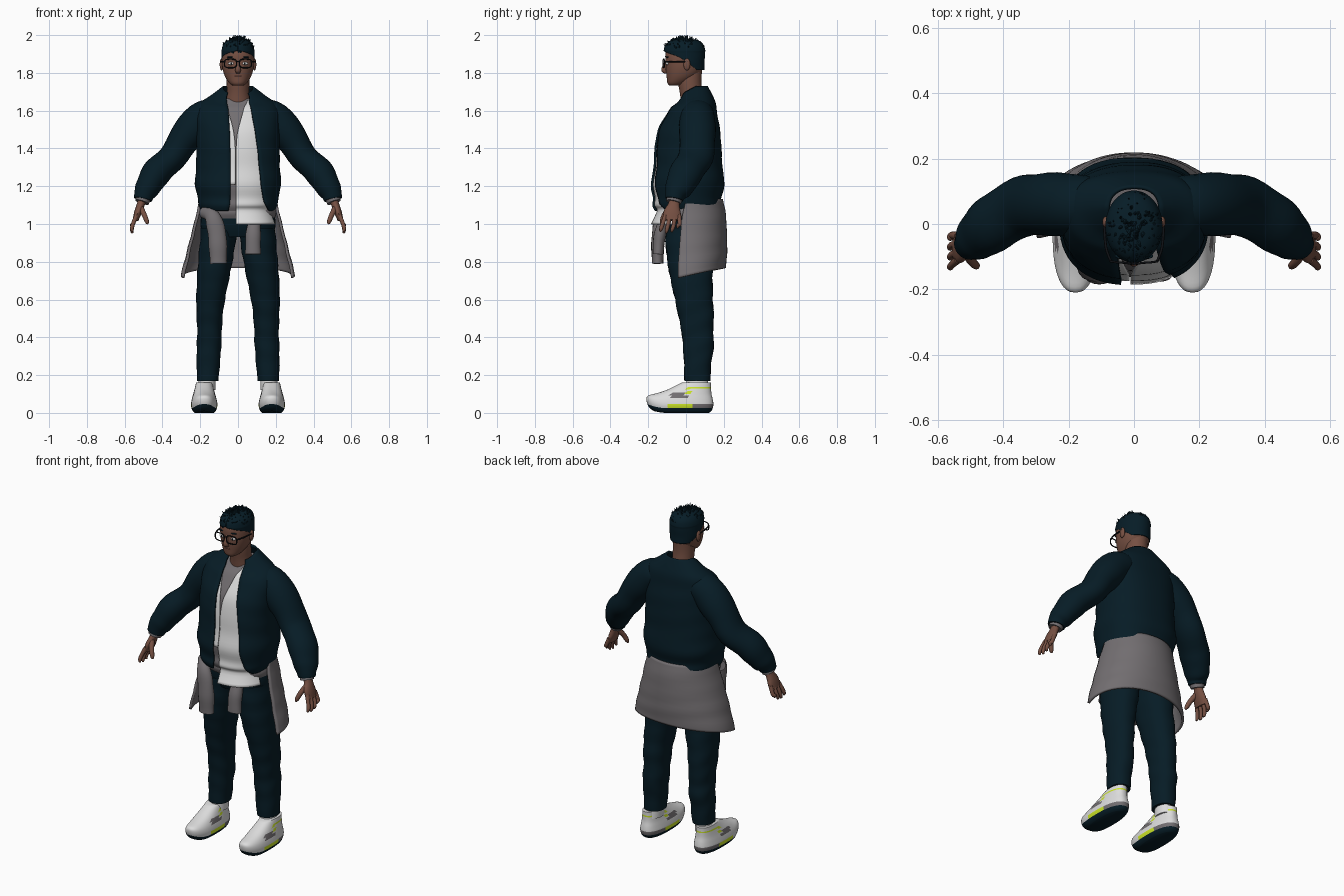
import bpy, bmesh, math, random
from mathutils import Vector, Matrix

if "Cube" in bpy.data.objects:
    bpy.data.objects.remove(bpy.data.objects["Cube"])
random.seed(4)


def material(name, *rgb):
    m = bpy.data.materials.new(name)
    m.use_nodes = True
    m.diffuse_color = (*rgb, 1)
    bsdf = m.node_tree.nodes["Principled BSDF"]
    bsdf.inputs["Base Color"].default_value = (*rgb, 1)
    bsdf.inputs["Roughness"].default_value = 0.8
    return m


NAVY = material("navy cloth", 0.002, 0.0115, 0.019)
HAIR = material("dark hair", 0.002, 0.012, 0.02)
SKIN = material("brown skin", 0.18, 0.08, 0.055)
LIPS = material("lips", 0.13, 0.05, 0.04)
GREY = material("grey cloth", 0.17, 0.157, 0.165)
WHITE = material("off white", 0.72, 0.72, 0.72)
LIME = material("lime trim", 0.6, 0.78, 0.02)
BLACK = material("black frame", 0.005, 0.006, 0.008)


def finish(name, bm, mats, rule=None, thick=0):
    me = bpy.data.meshes.new(name)
    bm.to_mesh(me)
    bm.free()
    ob = bpy.data.objects.new(name, me)
    bpy.context.collection.objects.link(ob)
    for m in mats:
        me.materials.append(m)
    if rule:
        for p in me.polygons:
            p.material_index = rule(p.center)
    if thick:
        mod = ob.modifiers.new("thickness", "SOLIDIFY")
        mod.thickness, mod.offset = thick, -1
    bpy.ops.object.select_all(action="DESELECT")
    ob.select_set(True)
    bpy.context.view_layer.objects.active = ob
    bpy.ops.object.shade_smooth_by_angle(angle=math.radians(50))
    return ob


def spline(rows, n=4):
    """Smooth a list of equal-length tuples."""
    out = []
    for i in range(len(rows) - 1):
        a, b, c, d = (rows[min(max(i + k, 0), len(rows) - 1)] for k in (-1, 0, 1, 2))
        for t in (k / n for k in range(n)):
            out.append([q + t / 2 * (r - p + t * (2*p - 5*q + 4*r - s + t * (3*(q - r) + s - p)))
                        for p, q, r, s in zip(a, b, c, d)])
    return out + [list(rows[-1])]


def bridge(name, rings, mats, closed=True, **kw):
    bm = bmesh.new()
    vs = [[bm.verts.new(p) for p in ring] for ring in rings]
    n = len(vs[0])
    for lo, hi in zip(vs, vs[1:]):
        for j in range(n if closed else n - 1):
            k = (j + 1) % n
            bm.faces.new((lo[j], lo[k], hi[k], hi[j]))
    if closed:
        bm.faces.new(vs[0][::-1])
        bm.faces.new(vs[-1])
    return finish(name, bm, mats, **kw)


def power(v, e):
    return math.copysign(abs(v) ** e, v)


def angle_at(x, rx, e=0.85):
    return math.degrees(math.asin(power(max(-1, min(1, x / rx)), 1 / e)))


def loft(name, rows, mats, e=1.0, seg=40, folds=0, bend=None, **kw):
    """Horizontal rings: z, cx, cy, rx, ry and, if open, start and end angle from the front."""
    closed = len(rows[0]) == 5
    rings = []
    for row in spline(rows):
        z, cx, cy, rx, ry = row[:5]
        a0, a1 = (0, 360) if closed else row[5:]
        ring = []
        for j in range(seg if closed else seg + 1):
            a = math.radians(a0 + (a1 - a0) * j / seg)
            f = 1 + folds * math.sin(z * 55 + 2.5 * math.sin(a + cx * 9))
            p = Vector((cx + f * rx * power(math.sin(a), e), cy - f * ry * power(math.cos(a), e), z))
            ring.append(bend(p) if bend else p)
        rings.append(ring)
    return bridge(name, rings, mats, closed, **kw)


def tube(name, rows, mats, seg=16, folds=0, steps=4, **kw):
    """Rings across a path: x, y, z, half width along y, half depth."""
    path = spline(rows, steps)
    pts = [Vector(r[:3]) for r in path]
    rings = []
    for i, (p, r) in enumerate(zip(pts, path)):
        t = (pts[min(i + 1, len(pts) - 1)] - pts[max(i - 1, 0)]).normalized()
        ref = Vector((1, 0, 0)) if abs(t.y) > 0.9 else Vector((0, 1, 0))
        u = (ref - t * ref.dot(t)).normalized()
        v = t.cross(u)
        f = 1 + folds * math.sin(i * 1.2)
        rings.append([p + f * (u * r[3] * math.cos(a) + v * r[4] * math.sin(a))
                      for a in (math.tau * j / seg for j in range(seg))])
    return bridge(name, rings, mats, **kw)


def ball(name, loc, size, mat):
    bm = bmesh.new()
    m = Matrix.Translation(loc) @ Matrix.Diagonal((*size, 1))
    bmesh.ops.create_uvsphere(bm, u_segments=16, v_segments=10, radius=1, matrix=m)
    return finish(name, bm, [mat])


# Torso profile: z, cy, rx, ry, jacket opening on the right and left
BODY = [(1.07, .005, .195, .172, -.05, .165), (1.10, .005, .207, .186, -.045, .15),
        (1.14, .005, .214, .182, -.042, .135), (1.21, .008, .228, .196, -.04, .125),
        (1.3, .01, .222, .183, -.04, .115), (1.4, .01, .22, .178, -.042, .105),
        (1.5, .015, .222, .165, -.045, .09), (1.58, .03, .222, .136, -.05, .075),
        (1.64, .045, .2, .112, -.055, .065), (1.68, .05, .145, .092, -.06, .06),
        (1.73, .045, .08, .07, -.055, .055)]

# Collar dips towards the front
def collar_dip(p):
    return p - Vector((0, 0, 5 * max(0, p.z - 1.62) * max(0, .05 - p.y)))

loft("jacket_body", [(z, 0, cy, rx, ry, angle_at(r, rx), 360 + angle_at(l, rx))
                     for z, cy, rx, ry, l, r in BODY],
     [NAVY], e=.85, seg=56, folds=.006, bend=collar_dip, thick=.01)
loft("undershirt", [(z, 0, cy, rx - .026, ry - .026) for z, cy, rx, ry, l, r in BODY[:-1]],
     [GREY], e=.85, bend=collar_dip)

# Open overshirt, one panel each side with a V neckline
def neckline(z):
    return max(0, z - 1.46) * .27

left_rows = [(1.0, .005, .205, .19)] + [(b[0], b[1], b[2] - .013, b[3] - .013) for b in BODY[:-1]]
loft("overshirt_left_panel", [(z, 0, cy, rx, ry, angle_at(neckline(z) - .01, rx), 72)
                              for z, cy, rx, ry in left_rows],
     [WHITE], e=.85, bend=collar_dip, thick=.004)
loft("overshirt_right_panel", [(z, 0, cy, rx, ry, -70, angle_at(-.014 - neckline(z), rx))
                               for z, cy, rx, ry in left_rows[4:]],
     [WHITE], e=.85, bend=collar_dip, thick=.004)

# Trousers
loft("trouser_hips", [(.93, 0, .02, .17, .11), (.98, 0, .015, .197, .125),
                      (1.05, 0, .01, .195, .13), (1.14, 0, .01, .185, .13)], [NAVY], e=.85)
LEG = [(.17, .16, .06, .057, .068), (.28, .157, .062, .063, .073), (.36, .153, .066, .065, .083),
       (.42, .151, .06, .065, .082), (.5, .15, .055, .068, .092), (.6, .145, .042, .076, .1),
       (.75, .127, .025, .088, .115), (.88, .11, .018, .094, .124), (.98, .1, .015, .096, .122)]

# Shoe shape: toe spring and colour zones
def toe_spring(p):
    return p + Vector((0, 0, 2 * max(0, -.1 - p.y) ** 2))

def shoe_zone(c):
    if c.z < .024 + 2 * max(0, -.1 - c.y) ** 2:
        return 1
    if c.z < .05 and -.09 < c.y < .03:
        return 2
    if c.z < .045 and c.y > .03 or .075 < c.z < .11 and -.08 < c.y < 0:
        return 3
    return 2 if .13 < c.z < .14 and c.y > .02 or .1 < c.z < .14 and .005 < c.y < .02 else 0

SHOE = [(0, -.025, .05, .145), (.012, -.03, .062, .166), (.04, -.032, .07, .177),
        (.07, -.03, .066, .172), (.1, -.008, .058, .143), (.13, .025, .05, .108),
        (.16, .055, .043, .078)]

for s, side in ((1, "left"), (-1, "right")):
    loft(side + "_trouser_leg", [(z, s * cx, cy, rx, ry) for z, cx, cy, rx, ry in LEG],
         [NAVY], e=.9, folds=.025)
    loft(side + "_sock", [(.12, s * .165, .06, .046, .06), (.2, s * .162, .06, .045, .055)], [WHITE])
    loft(side + "_shoe", [(z, s * .179, cy, rx, ry) for z, cy, rx, ry in SHOE],
         [WHITE, NAVY, LIME, GREY], e=.84, bend=toe_spring, rule=shoe_zone)

    # Sleeve, cuff and hand
    def limb(name, rows, mat, **kw):
        tube(side + "_" + name, [(s * r[0], *r[1:]) for r in rows], [mat], **kw)
    limb("sleeve", [(.12, .06, 1.59, .08, .07), (.19, .06, 1.555, .095, .095),
                    (.28, .06, 1.455, .095, .086), (.345, .052, 1.355, .092, .073),
                    (.425, .005, 1.28, .088, .077), (.472, -.032, 1.205, .078, .068),
                    (.495, -.055, 1.16, .058, .056), (.503, -.062, 1.13, .046, .047)],
         NAVY, seg=28, folds=.022)
    limb("cuff_lining", [(.5, -.06, 1.14, .042, .04), (.508, -.066, 1.115, .04, .037)], GREY)
    limb("palm", [(.5, -.058, 1.15, .027, .022), (.514, -.064, 1.105, .03, .021),
                  (.53, -.073, 1.06, .046, .02), (.543, -.075, 1.02, .044, .015)], SKIN)
    for k, finger in enumerate(("index", "middle", "ring", "little")):
        y = -.109 + .024 * k
        fan = .006 * (k - 1.5)
        drop = (.96, .952, .958, .978)[k]
        limb(finger + "_finger", [(.538, y, 1.045, .012, .012),
                                  (.556, y - .006 + fan, 1.0, .011, .011),
                                  (.562, y - .014 + fan, drop + .015, .01, .01),
                                  (.558, y - .018 + fan, drop, .005, .005)], SKIN, seg=10)
    limb("thumb", [(.515, -.085, 1.085, .016, .016), (.497, -.113, 1.05, .014, .014),
                   (.483, -.127, 1.015, .012, .012), (.478, -.131, 1.0, .005, .005)], SKIN, seg=10)

    # Ears, eyes, brows and glasses
    ball(side + "_ear", (s * .087, .005, 1.845), (.01, .018, .032), SKIN)
    ball(side + "_eye", (s * .036, -.099, 1.85), (.017, .008, .008), WHITE)
    ball(side + "_pupil", (s * .036, -.105, 1.85), (.005, .004, .006), BLACK)
    ball(side + "_eyebrow", (s * .037, -.098, 1.883), (.022, .009, .004), HAIR)
    rim = [(s * (.04 + .032 * power(math.cos(a), .6)), -.118 + .004 * math.cos(a),
            1.85 + .023 * power(math.sin(a), .6), .0032, .0032)
           for a in (math.tau * k / 24 for k in range(25))]
    tube(side + "_glasses_rim", rim, [BLACK], seg=8, steps=1)
    limb("glasses_temple", [(.07, -.116, 1.858, .004, .004), (.086, -.07, 1.86, .004, .004),
                            (.092, .01, 1.858, .004, .004)], BLACK, seg=8)
tube("glasses_bridge", [(-.01, -.118, 1.857, .003, .003), (0, -.122, 1.861, .003, .003),
                        (.01, -.118, 1.857, .003, .003)], [BLACK], seg=8)

# Garment tied round the waist
def hem_slope(p):
    return p + Vector((0, 0, max(0, .95 - p.z) * (p.y + .01)))

loft("tied_shirt_back", [(1.13, 0, .01, .19, .172, 88, 272), (1.04, 0, .01, .21, .188, 82, 278),
                         (.9, 0, .006, .245, .198, 80, 280), (.8, 0, .003, .27, .2, 79, 281),
                         (.72, 0, .003, .29, .194, 78, 282)],
     [GREY], e=.96, seg=48, folds=.006, bend=hem_slope, thick=.014)
loft("tied_shirt_waist", [(1.03, 0, .015, .195, .14), (1.06, 0, .012, .204, .15),
                          (1.1, 0, .012, .195, .145)], [GREY], e=.85)
tube("tied_sleeve_right", [(-.18, -.07, 1.06, .03, .03), (-.14, -.13, 1.045, .03, .04),
                           (-.115, -.148, .97, .03, .048), (-.106, -.15, .88, .034, .048),
                           (-.104, -.15, .79, .03, .045)], [GREY], folds=.03)
tube("tied_sleeve_left", [(.1, -.1, 1.04, .028, .03), (.085, -.125, .99, .03, .036),
                          (.08, -.142, .92, .032, .041), (.08, -.148, .84, .028, .041)],
     [GREY], folds=.03)

# Head
loft("neck", [(1.63, 0, .035, .07, .06), (1.69, 0, .028, .06, .06), (1.75, 0, .02, .06, .062),
              (1.82, 0, .02, .06, .065)], [SKIN])
loft("head", [(1.732, 0, -.06, .026, .026), (1.745, 0, -.048, .045, .05), (1.775, 0, -.025, .066, .077),
              (1.81, 0, -.012, .079, .094), (1.85, 0, -.008, .085, .1), (1.9, 0, -.008, .084, .101),
              (1.94, 0, -.005, .072, .088), (1.962, 0, 0, .045, .06)], [SKIN], e=.93)
tube("nose", [(0, -.1, 1.868, .008, .008), (0, -.111, 1.84, .011, .01),
              (0, -.117, 1.815, .014, .015), (0, -.104, 1.802, .008, .012)], [SKIN])
ball("upper_lip", (0, -.098, 1.784), (.023, .006, .005), LIPS)
ball("lower_lip", (0, -.095, 1.776), (.02, .007, .006), LIPS)

# Hair: fitted cap with a face opening, then swept spikes on top
loft("hair_cap", [(1.815, 0, .008, .077, .09, 125, 235), (1.85, 0, -.003, .086, .1, 98, 262),
                  (1.885, 0, -.006, .087, .106, 72, 288), (1.908, 0, -.008, .087, .109, 30, 330),
                  (1.92, 0, -.008, .087, .11, 0, 360), (1.95, 0, -.008, .078, .1, 0, 360),
                  (1.972, 0, -.006, .053, .07, 0, 360), (1.982, 0, -.005, .004, .005, 0, 360)],
     [HAIR], thick=.005)
bm = bmesh.new()
for k in range(150):
    a, h = random.uniform(0, math.tau), random.uniform(.42, 1)
    w = math.sqrt(1 - h * h)
    n = Vector((w * math.sin(a), -w * math.cos(a), h))
    spot = Vector((0, -.008, 1.885)) + Vector((n.x * .084, n.y * .106, n.z * .094))
    sweep = Vector((random.uniform(-.4, .4), random.uniform(-.6, .3), .4))
    m = Matrix.Translation(spot) @ (n * .4 + sweep).to_track_quat("Z", "Y").to_matrix().to_4x4()
    bmesh.ops.create_cone(bm, segments=6, cap_ends=True, radius1=.014, radius2=.001,
                          depth=random.uniform(.035, .055), matrix=m)
for v in bm.verts:
    v.co.z = min(v.co.z, 2.0)
finish("hair_spikes", bm, [HAIR])
